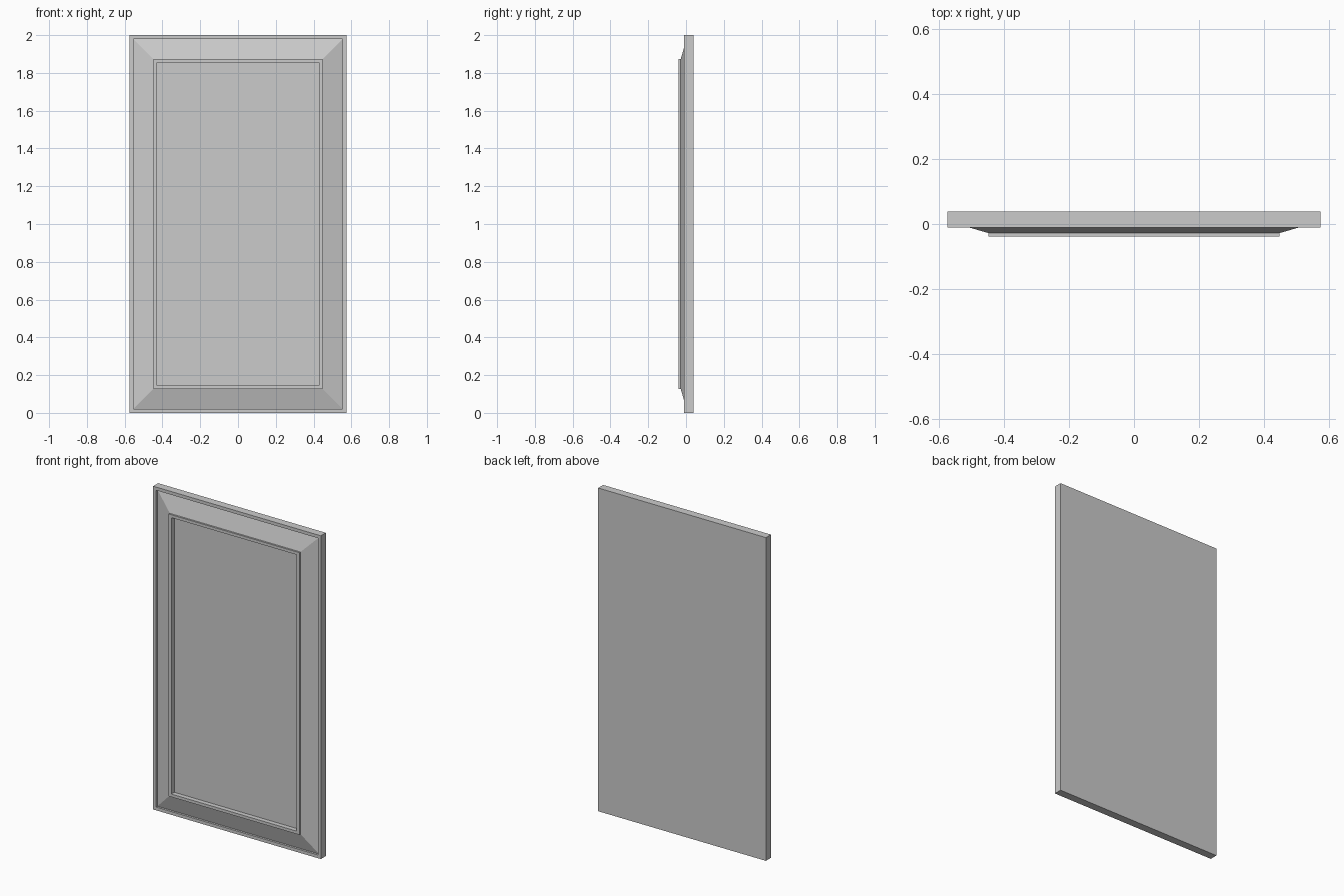
import bpy, bmesh

if "Cube" in bpy.data.objects:
    bpy.data.objects.remove(bpy.data.objects["Cube"])

HALF_W, HALF_H = 0.574, 1.0
BACK = 0.039

# Concentric steps from the back edge to the centre panel: (inset, y)
PROFILE = [
    (0.0, BACK),      # back edge
    (0.0, -0.010),    # front of outer rim
    (0.020, -0.010),  # inner edge of rim
    (0.020, 0.003),   # recess behind rim
    (0.127, -0.028),  # sloped border rising to the frame
    (0.127, -0.039),  # outer edge of raised frame
    (0.145, -0.039),  # inner edge of raised frame
    (0.145, -0.010),  # recessed centre panel
]


def ring(bm, inset, y):
    w, h = HALF_W - inset, HALF_H - inset
    return [bm.verts.new((sx * w, y, HALF_H + sz * h))
            for sx, sz in ((-1, -1), (1, -1), (1, 1), (-1, 1))]


bm = bmesh.new()
rings = [ring(bm, i, y) for i, y in PROFILE]

# Walls between neighbouring steps
for a, b in zip(rings, rings[1:]):
    for k in range(4):
        n = (k + 1) % 4
        bm.faces.new((a[k], a[n], b[n], b[k]))

# Flat back and centre panel
bm.faces.new(rings[0][::-1])
bm.faces.new(rings[-1])
bmesh.ops.recalc_face_normals(bm, faces=bm.faces)

mesh = bpy.data.meshes.new("framed_panel")
bm.to_mesh(mesh)
bm.free()
panel = bpy.data.objects.new("framed_panel", mesh)
bpy.context.collection.objects.link(panel)
